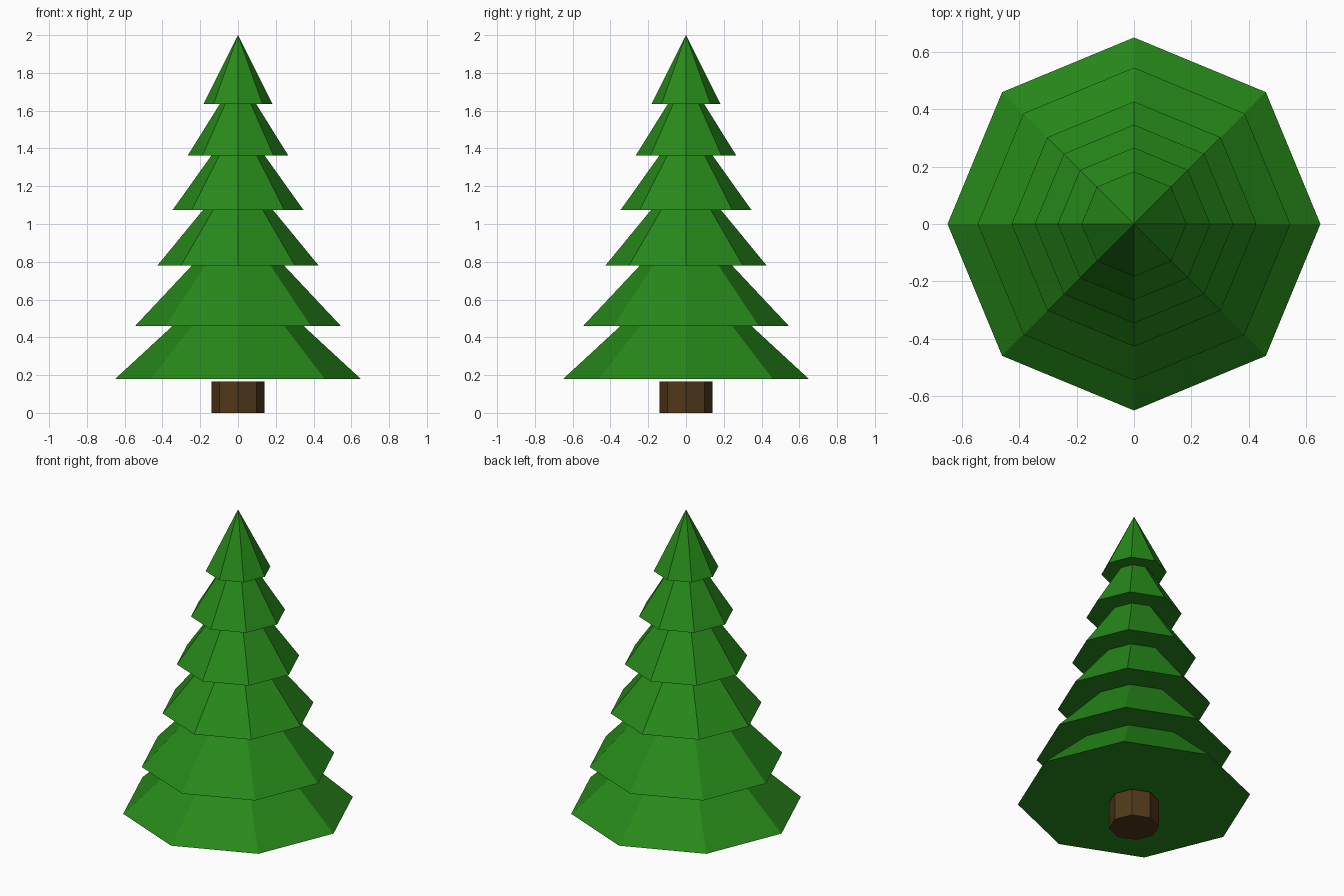
import bpy
from math import cos, sin, pi

if "Cube" in bpy.data.objects:
    bpy.data.objects.remove(bpy.data.objects["Cube"])

SIDES = 8


def material(name, color):
    m = bpy.data.materials.new(name)
    m.diffuse_color = color
    m.use_nodes = True
    m.node_tree.nodes["Principled BSDF"].inputs["Base Color"].default_value = m.diffuse_color
    return m


def solid(name, r, z0, z1, mat, pointed):
    """Eight-sided cone or prism with corners on the axes."""
    ring = [(cos(2 * pi * i / SIDES) * r, sin(2 * pi * i / SIDES) * r) for i in range(SIDES)]
    verts = [(x, y, z0) for x, y in ring]
    faces = [list(range(SIDES))[::-1]]
    if pointed:
        verts.append((0, 0, z1))
        faces += [[i, (i + 1) % SIDES, SIDES] for i in range(SIDES)]
    else:
        verts += [(x, y, z1) for x, y in ring]
        faces.append(list(range(SIDES, 2 * SIDES)))
        for i in range(SIDES):
            j = (i + 1) % SIDES
            faces.append([i, j, j + SIDES, i + SIDES])
    mesh = bpy.data.meshes.new(name)
    mesh.from_pydata(verts, [], faces)
    mesh.materials.append(mat)
    obj = bpy.data.objects.new(name, mesh)
    bpy.context.collection.objects.link(obj)
    return obj


green = material("needles", (0.02, 0.25, 0.01, 1))
brown = material("bark", (0.08, 0.04, 0.01, 1))

# Trunk stub, ending just below the foliage
solid("trunk", 0.14, 0, 0.165, brown, False)

# Overlapping foliage cones: radius, base height, apex height
tiers = [
    (0.65, 0.18, 0.78),
    (0.545, 0.46, 1.04),
    (0.427, 0.78, 1.30),
    (0.346, 1.075, 1.56),
    (0.266, 1.363, 1.79),
    (0.183, 1.635, 2.0),
]
for i, (r, z0, z1) in enumerate(tiers):
    solid(f"foliage_tier_{i + 1}", r, z0, z1, green, True)
